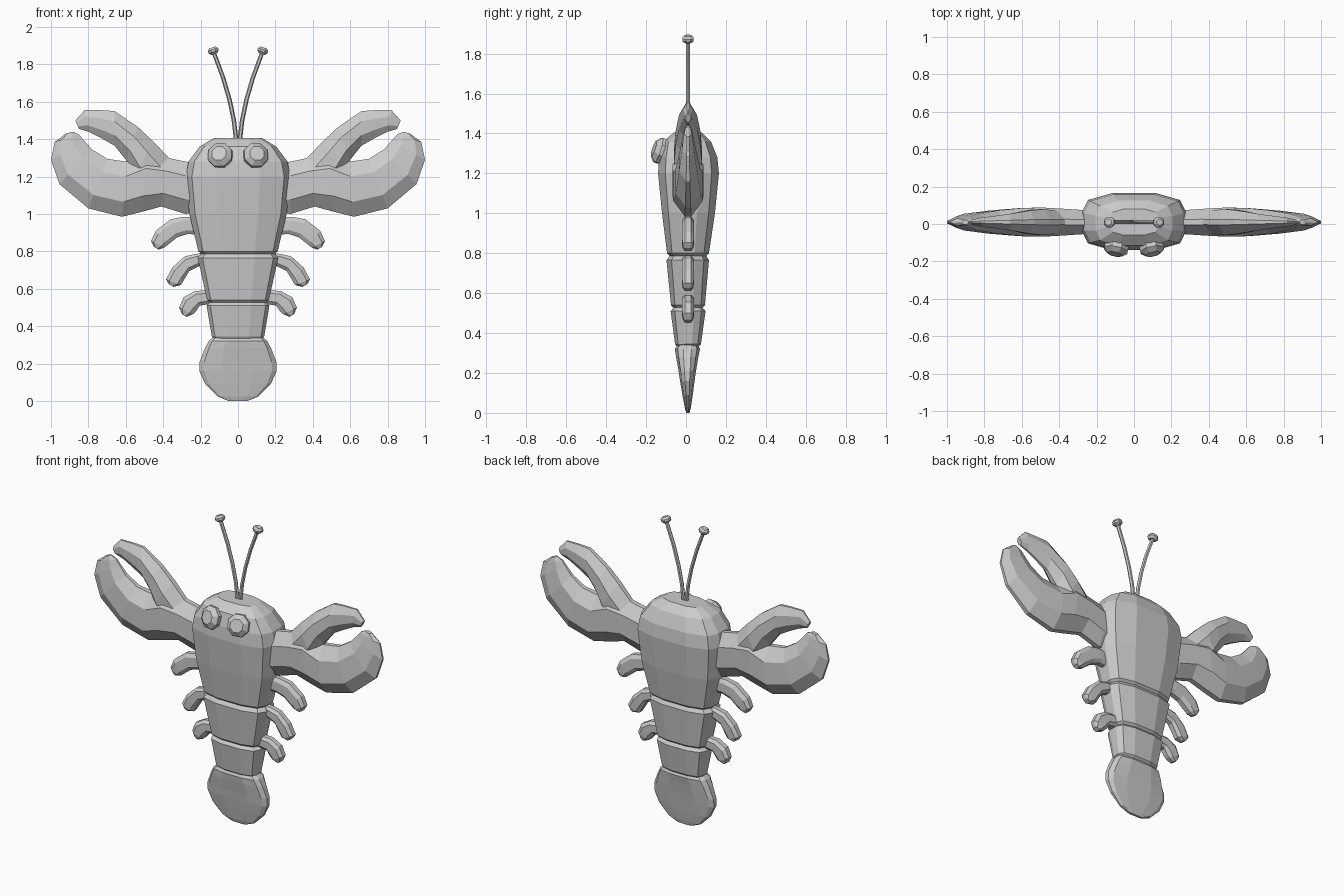
import bpy, bmesh
from math import radians, cos, sin, pi
from mathutils import Vector, Matrix

if "Cube" in bpy.data.objects:
    bpy.data.objects.remove(bpy.data.objects["Cube"])

# One plain shell colour
shell = bpy.data.materials.new("shell_grey")
shell.use_nodes = True
colour = (0.6, 0.6, 0.6, 1)
shell.diffuse_color = colour
shell.node_tree.nodes["Principled BSDF"].inputs["Base Color"].default_value = colour

MID_Y = 0.01


def loft(name, rings, matrix=None):
    """Skin a list of equal point rings and cap both ends."""
    bm = bmesh.new()
    loops = [[bm.verts.new(p) for p in ring] for ring in rings]
    for a, b in zip(loops, loops[1:]):
        for i in range(len(a)):
            j = (i + 1) % len(a)
            bm.faces.new((a[i], a[j], b[j], b[i]))
    bm.faces.new(loops[0])
    bm.faces.new(loops[-1])
    if matrix:
        bm.transform(matrix)
    bmesh.ops.recalc_face_normals(bm, faces=bm.faces)
    mesh = bpy.data.meshes.new(name)
    bm.to_mesh(mesh)
    bm.free()
    mesh.materials.append(shell)
    obj = bpy.data.objects.new(name, mesh)
    bpy.context.collection.objects.link(obj)
    return obj


def body_part(name, stations):
    """Stations are height, half width, front y, back y."""
    corner = [(1, .32), (.88, .76), (.42, 1)]
    quarter = corner + [(-x, y) for x, y in reversed(corner)]
    outline = quarter + [(-x, -y) for x, y in quarter]
    rings = []
    for z, w, front, back in stations:
        mid, half = (front + back) / 2, (back - front) / 2
        rings.append([(x * w, mid + y * half, z) for x, y in outline])
    return loft(name, rings)


def blade(name, stations, side, rim, inset):
    """Stations are one edge x, z, the other edge x, z, and half thickness."""
    rings = []
    for ax, az, bx, bz, t in stations:
        a, b = Vector((ax * side, MID_Y, az)), Vector((bx * side, MID_Y, bz))
        front = [(0, rim), (inset, 1), (1 - inset, 1), (1, rim)]
        ring = [(f, d * t) for f, d in front]
        ring += [(f, -d) for f, d in reversed(ring)]
        rings.append([a.lerp(b, f) + Vector((0, d, 0)) for f, d in ring])
    return loft(name, rings)


def bead(name, radius, depth, matrix):
    """A chamfered eight sided button."""
    rings = []
    for r, z in [(.6, -1), (1, -.35), (1, .35), (.6, 1)]:
        rings.append([(radius * r * cos((i + .5) * pi / 4),
                       radius * r * sin((i + .5) * pi / 4), depth * z)
                      for i in range(8)])
    return loft(name, rings, matrix)


# Carapace, tail segments and tail fan
body_part("carapace", [
    (.785, .195, -.08, .10), (.80, .212, -.095, .115), (1.0, .26, -.12, .145),
    (1.2, .28, -.14, .165), (1.28, .265, -.135, .157),
    (1.36, .205, -.115, .125), (1.405, .13, -.06, .08)])
body_part("upper_tail_segment", [
    (.525, .15, -.06, .08), (.54, .165, -.075, .095),
    (.765, .215, -.098, .115), (.79, .195, -.08, .10)])
body_part("lower_tail_segment", [
    (.33, .125, -.045, .06), (.345, .14, -.055, .075),
    (.51, .168, -.077, .098), (.53, .15, -.06, .08)])
body_part("tail_fan", [
    (0, .05, .002, .018), (.025, .11, -.006, .024), (.09, .175, -.018, .034),
    (.16, .207, -.03, .043), (.21, .205, -.037, .05),
    (.28, .178, -.05, .062), (.32, .157, -.056, .07), (.34, .135, -.045, .06)])

# Claws: palm with lower finger, and the upper finger
palm = [
    (.22, 1.27, .22, 1.01, .06), (.28, 1.28, .28, 1.0, .065),
    (.375, 1.30, .41, 1.04, .072), (.48, 1.33, .52, 1.01, .078),
    (.595, 1.28, .62, .985, .075), (.70, 1.295, .80, 1.03, .062),
    (.78, 1.345, .955, 1.16, .045), (.825, 1.395, 1.0, 1.29, .03),
    (.85, 1.425, .98, 1.385, .02), (.885, 1.44, .92, 1.43, .012)]
finger = [
    (.36, 1.29, .50, 1.12, .06), (.45, 1.385, .56, 1.2, .07),
    (.535, 1.465, .60, 1.29, .062), (.66, 1.55, .66, 1.365, .045),
    (.73, 1.555, .73, 1.405, .035), (.82, 1.555, .80, 1.44, .024),
    (.87, 1.50, .85, 1.455, .014)]

# Three curled legs on each side
legs = {
    "front": [(.22, .985, .22, .89, .026), (.29, .985, .27, .893, .03),
              (.36, .972, .325, .875, .03), (.44, .91, .375, .835, .03),
              (.465, .855, .395, .82, .028), (.45, .825, .425, .81, .018)],
    "middle": [(.16, .79, .16, .73, .026), (.225, .787, .20, .725, .03),
               (.285, .773, .26, .695, .03), (.35, .715, .29, .645, .03),
               (.385, .65, .305, .62, .028), (.37, .625, .345, .61, .018)],
    "rear": [(.12, .59, .12, .51, .026), (.17, .592, .165, .517, .03),
             (.23, .588, .205, .51, .03), (.29, .555, .225, .48, .03),
             (.315, .50, .24, .465, .028), (.30, .465, .275, .45, .018)]}

for side, label in [(1, "left"), (-1, "right")]:
    blade(label + "_claw_palm", palm, side, .22, .27)
    blade(label + "_claw_finger", finger, side, .22, .3)
    for place, stations in legs.items():
        blade(f"{label}_{place}_leg", stations, side, .5, .22)

    # Flattened eye, tipped slightly upward
    bead(label + "_eye", .069, .036,
         Matrix.Translation((side * .095, -.128, 1.313))
         @ Matrix.Rotation(radians(side * 12), 4, "Z")
         @ Matrix.Rotation(radians(72), 4, "X"))

    # Curved antenna with a button tip
    path = [(.008, 1.38), (.022, 1.5), (.045, 1.61), (.08, 1.73), (.13, 1.865)]
    rings = []
    for x, z in path:
        rings.append([(side * x + .012 * cos(i * pi / 3),
                       MID_Y + .012 * sin(i * pi / 3), z) for i in range(6)])
    loft(label + "_antenna", rings)
    bead(label + "_antenna_tip", .031, .018,
         Matrix.Translation((side * .132, MID_Y, 1.873))
         @ Matrix.Rotation(radians(side * 18), 4, "Y"))
